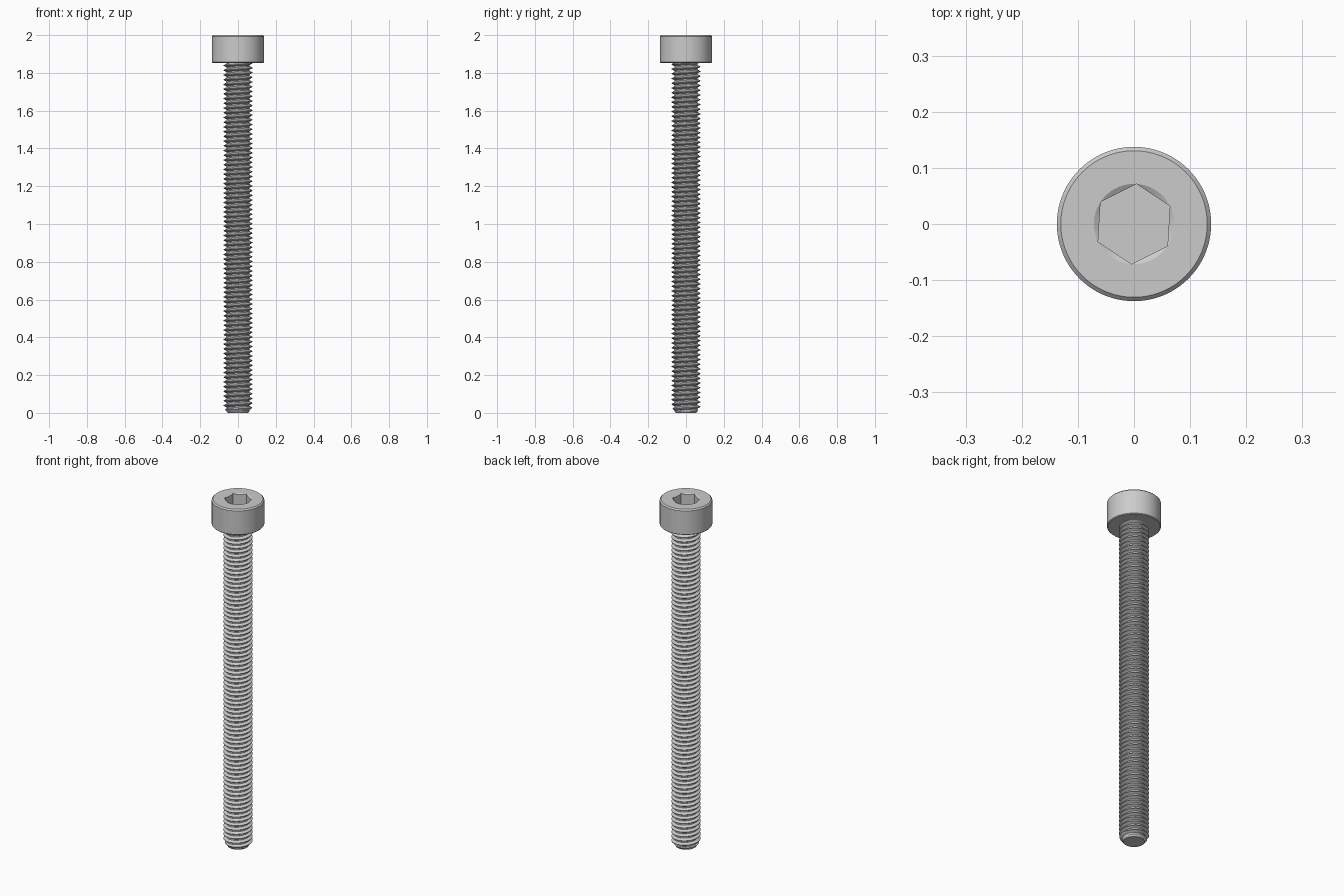
import bpy
import bmesh
from math import cos, sin, tan, pi, radians

if "Cube" in bpy.data.objects:
    bpy.data.objects.remove(bpy.data.objects["Cube"], do_unlink=True)

TOP, HEAD_BASE = 2.0, 1.853
HEAD_R, SOCKET_R, SOCKET_FLOOR = 0.1375, 0.0715, 1.93
CREST_R, ROOT_R, PITCH = 0.076, 0.061, 0.025
TIP_R = 0.054

steel = bpy.data.materials.new("grey steel")
steel.use_nodes = True
colour = (0.6, 0.6, 0.6, 1)
steel.diffuse_color = colour
steel.node_tree.nodes["Principled BSDF"].inputs["Base Color"].default_value = colour


def finish(bm, name):
    """Clean the mesh and turn it into a shaded steel object."""
    bmesh.ops.dissolve_degenerate(bm, dist=1e-6, edges=bm.edges)
    bmesh.ops.recalc_face_normals(bm, faces=bm.faces)
    mesh = bpy.data.meshes.new(name)
    bm.to_mesh(mesh)
    bm.free()
    mesh.materials.append(steel)
    obj = bpy.data.objects.new(name, mesh)
    bpy.context.collection.objects.link(obj)
    bpy.ops.object.select_all(action="DESELECT")
    obj.select_set(True)
    bpy.context.view_layer.objects.active = obj
    bpy.ops.object.shade_smooth_by_angle(angle=radians(30))
    return obj


def skin(bm, columns):
    """Join neighbouring columns of points with quads."""
    verts = [[bm.verts.new(p) for p in col] for col in columns]
    for a, b in zip(verts, verts[1:]):
        for i in range(len(a) - 1):
            bm.faces.new((a[i], b[i], b[i + 1], a[i + 1]))
    bmesh.ops.remove_doubles(bm, verts=bm.verts, dist=1e-5)


# Cylindrical head with a countersunk hexagonal socket
def head_column(step, sides=96):
    turn = 2 * pi * step / sides
    hexagon = SOCKET_R * cos(pi / 6) / cos(turn % (pi / 3) - pi / 6)
    sink = TOP - (SOCKET_R - hexagon) * tan(radians(30))
    profile = [(0, HEAD_BASE), (HEAD_R - 0.004, HEAD_BASE), (HEAD_R, HEAD_BASE + 0.004),
               (HEAD_R, TOP - 0.007), (HEAD_R - 0.007, TOP), (SOCKET_R, TOP),
               (hexagon, sink), (hexagon, SOCKET_FLOOR), (0, SOCKET_FLOOR)]
    angle = turn + radians(26.5)
    return [(r * cos(angle), r * sin(angle), z) for r, z in profile]


bm = bmesh.new()
skin(bm, [head_column(i) for i in range(97)])
finish(bm, "socket_head")

# Right-handed helical thread, trimmed by the tip chamfer and ending in the head
SEGMENTS = 48
THREAD = [(0, CREST_R), (0.125, CREST_R), (0.28, (CREST_R + ROOT_R) / 2),
          (0.4375, ROOT_R), (0.6875, ROOT_R), (0.84, (CREST_R + ROOT_R) / 2), (1, CREST_R)]


def thread_column(step):
    angle = 2 * pi * (step % SEGMENTS) / SEGMENTS
    column = []
    for phase, radius in THREAD:
        z = min(max((step / SEGMENTS + phase - 1) * PITCH, 0), HEAD_BASE + 0.01)
        r = min(radius, TIP_R + z * 0.8)
        column.append((r * cos(angle), r * sin(angle), z))
    return column


bm = bmesh.new()
turns = int(HEAD_BASE / PITCH) + 3
skin(bm, [thread_column(i) for i in range(turns * SEGMENTS + 1)])

# Flat tip
bmesh.ops.dissolve_degenerate(bm, dist=1e-6, edges=bm.edges)
rim = [e for e in bm.edges if e.is_boundary and all(v.co.z < 1e-4 for v in e.verts)]
bmesh.ops.holes_fill(bm, edges=rim, sides=0)
finish(bm, "threaded_shank")
